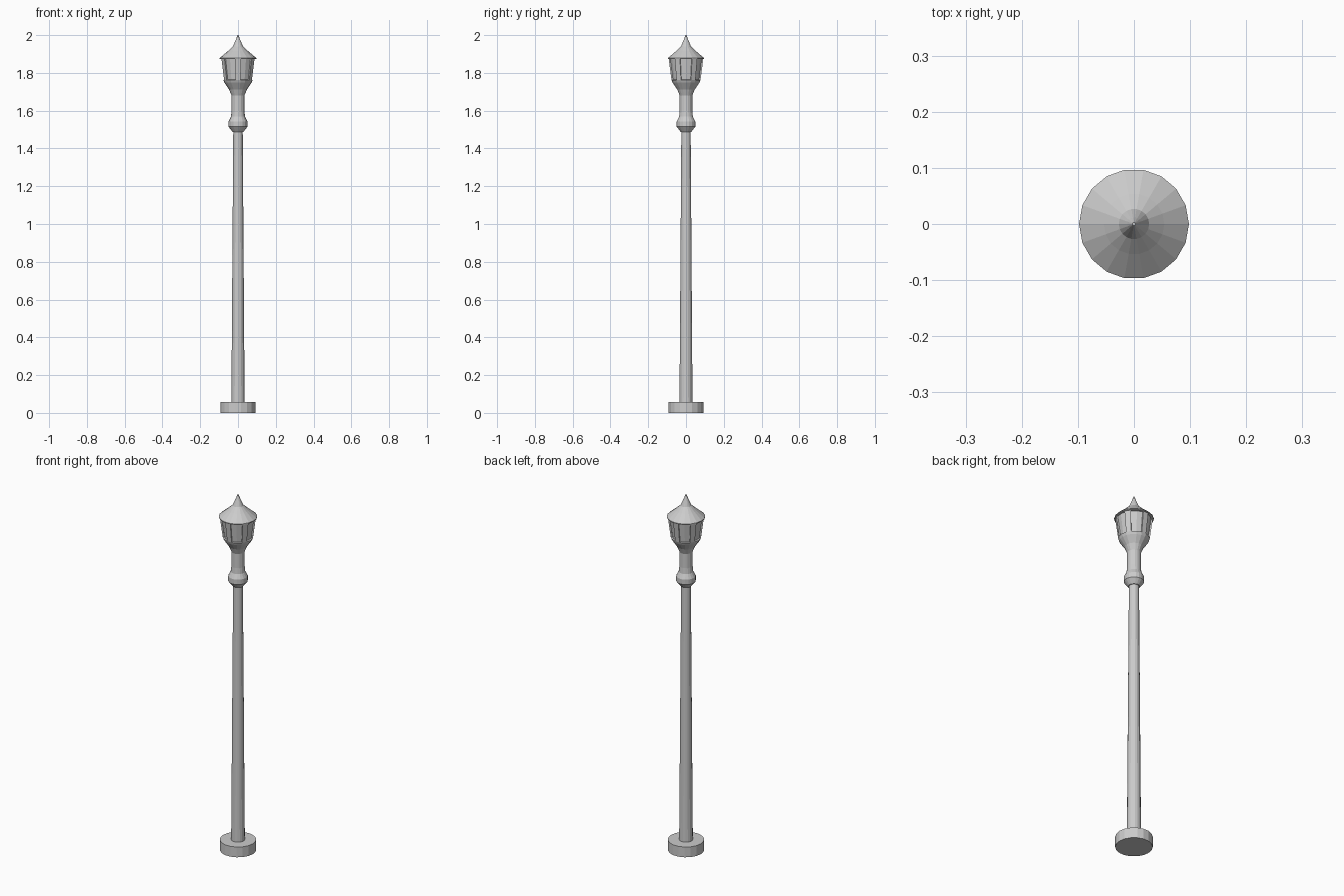
import bpy, bmesh, math

if "Cube" in bpy.data.objects:
    bpy.data.objects.remove(bpy.data.objects["Cube"])

SIDES = 18


def lathe(name, profile):
    """Revolve (radius, z) points around z; radius 0 makes a tip, otherwise ends are capped."""
    bm = bmesh.new()
    rings = []
    for r, z in profile:
        if r == 0:
            rings.append([bm.verts.new((0, 0, z))] * SIDES)
        else:
            rings.append([bm.verts.new((r * math.cos(2 * math.pi * i / SIDES),
                                        r * math.sin(2 * math.pi * i / SIDES), z))
                          for i in range(SIDES)])
    bands = []
    for a, b in zip(rings, rings[1:]):
        band = []
        for i in range(SIDES):
            j = (i + 1) % SIDES
            band.append(bm.faces.new(list(dict.fromkeys((a[i], a[j], b[j], b[i])))))
        bands.append(band)
    if profile[0][0]:
        bm.faces.new(rings[0][::-1])
    if profile[-1][0]:
        bm.faces.new(rings[-1])
    bm.normal_update()
    return bm, bands


def finish(name, bm):
    mesh = bpy.data.meshes.new(name)
    bm.to_mesh(mesh)
    bm.free()
    obj = bpy.data.objects.new(name, mesh)
    bpy.context.collection.objects.link(obj)


# Base disc, tapered pole, collar with neck, and pointed roof
parts = {
    "base": [(0.093, 0), (0.093, 0.058)],
    "pole": [(0.035, 0.058), (0.025, 1.495)],
    "collar_and_neck": [(0.029, 1.488), (0.05, 1.515), (0.05, 1.543),
                        (0.037, 1.568), (0.034, 1.60), (0.034, 1.685)],
    "roof": [(0.098, 1.873), (0.098, 1.878), (0.054, 1.915), (0.027, 1.94),
             (0.012, 1.975), (0.003, 2.0), (0, 2.0)],
}
for name, profile in parts.items():
    bm, _ = lathe(name, profile)
    finish(name, bm)

# Lantern: bowl plus six recessed windows, each two facets wide
bm, bands = lathe("lantern", [(0.034, 1.68), (0.047, 1.712), (0.072, 1.748),
                              (0.078, 1.762), (0.093, 1.875)])
for k in range(6):
    first = (3 * k - 1) % SIDES
    window = [bands[3][first], bands[3][(first + 1) % SIDES]]
    bmesh.ops.inset_region(bm, faces=window, thickness=0.001, depth=-0.008,
                           use_even_offset=True)
finish("lantern", bm)
